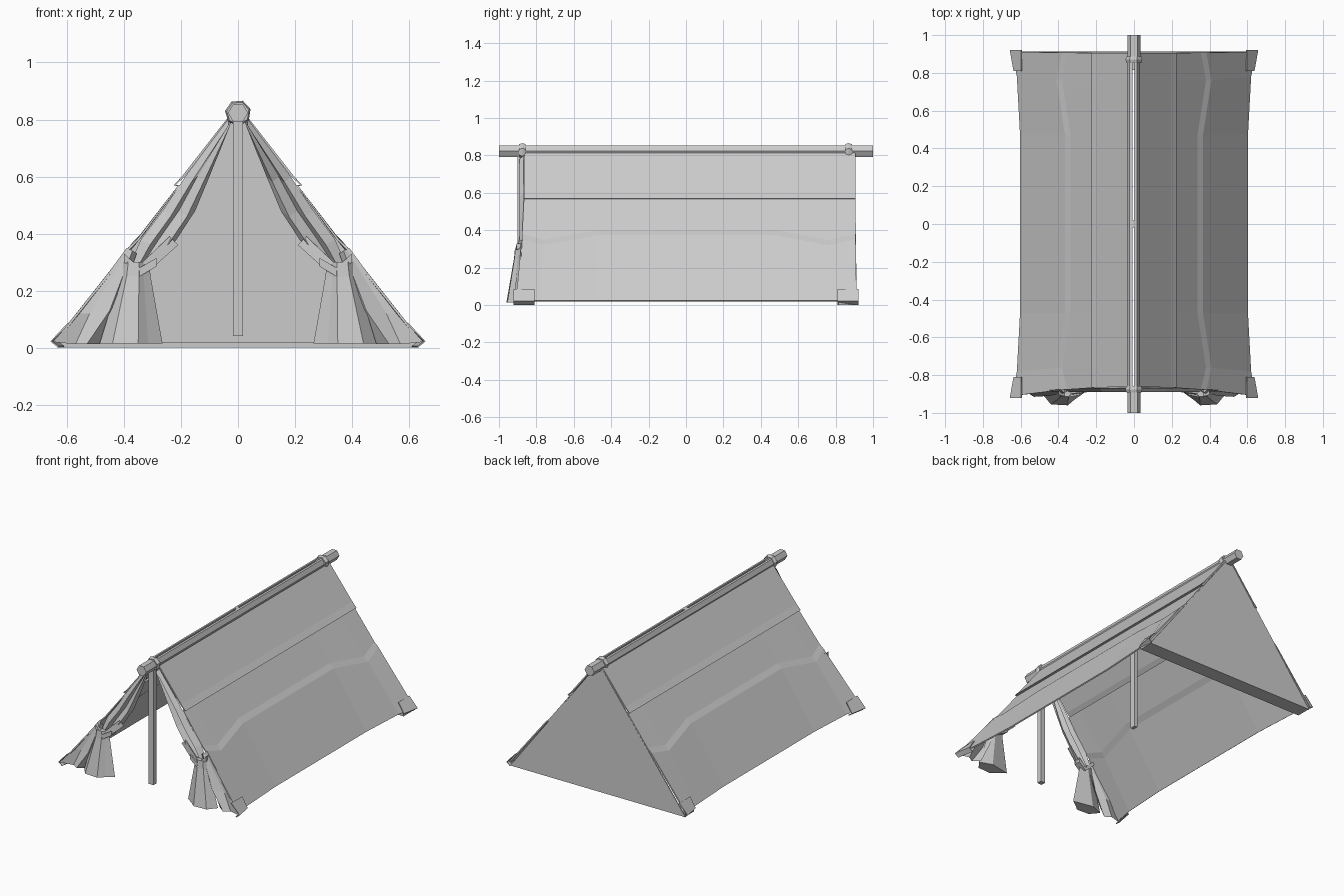
import bpy, bmesh, math
from mathutils import Vector

if "Cube" in bpy.data.objects:
    bpy.data.objects.remove(bpy.data.objects["Cube"])


def make(name, verts, faces, mirror=False, thick=0):
    me = bpy.data.meshes.new(name)
    me.from_pydata([Vector(v) for v in verts], [], faces)
    bm = bmesh.new()
    bm.from_mesh(me)
    bmesh.ops.recalc_face_normals(bm, faces=bm.faces)
    bm.to_mesh(me)
    bm.free()
    ob = bpy.data.objects.new(name, me)
    bpy.context.collection.objects.link(ob)
    if thick:
        s = ob.modifiers.new("Thickness", 'SOLIDIFY')
        s.thickness = thick
        s.offset = 0
    if mirror:
        m = ob.modifiers.new("Mirror", 'MIRROR')
        m.use_mirror_merge = False
    return ob


def loft(name, rows, closed=False, caps=False, **kw):
    n = len(rows[0])
    faces = []
    for r in range(len(rows) - 1):
        for c in range(n if closed else n - 1):
            d = (c + 1) % n
            faces.append((r * n + c, r * n + d, (r + 1) * n + d, (r + 1) * n + c))
    if caps:
        faces += [tuple(range(n)), tuple(range((len(rows) - 1) * n, len(rows) * n))]
    return make(name, [p for row in rows for p in row], faces, **kw)


def box(name, lo, hi):
    rows = [[(lo[0], lo[1], z), (hi[0], lo[1], z), (hi[0], hi[1], z), (lo[0], hi[1], z)]
            for z in (lo[2], hi[2])]
    return loft(name, rows, closed=True, caps=True)


def ring(y, r, n=6, z=0.823, turn=0.0):
    return [(r * math.cos(turn + math.tau * i / n), y, z + r * math.sin(turn + math.tau * i / n))
            for i in range(n)]


# Ridge pole: solid ends, and a middle split by a narrow slit along the top
for name, a, b in (("front_pole_end", -1, -0.86), ("back_pole_end", 0.86, 1)):
    loft(name, [ring(a, 0.035), ring(b, 0.035)], closed=True, caps=True)
for name, s in (("ridge_left", -1), ("ridge_right", 1)):
    prof = [(0.006, 0.853), (0.02, 0.852), (0.034, 0.823), (0.02, 0.795)]
    off = -0.003
    loft(name, [[(s * x + off, y, z) for x, z in prof] for y in (-0.86, 0.86)])

# Rope lashings round the ridge pole
for name, y in (("front_lashing", -0.875), ("back_lashing", 0.87)):
    loft(name, [ring(y - 0.018, 0.040, 7, turn=0.3), ring(y, 0.046, 7, turn=0.3),
                ring(y + 0.018, 0.040, 7, turn=0.3)], closed=True, caps=True)

# Upright poles
box("front_upright", (-0.017, -0.9, 0.04), (0.017, -0.868, 0.80))
box("middle_upright", (-0.012, -0.018, 0.04), (0.012, 0.018, 0.85))

# Roof cloth, with an overlapping seam and a sagging fold
stations = [  # y at the ridge, y at the hem, fold sag, hem x
    (-0.862, -0.91, 0.4, 0.64), (-0.75, -0.78, 1, 0.617), (-0.47, -0.47, 0, 0.60),
    (0.47, 0.47, 0, 0.60), (0.75, 0.78, 1, 0.617), (0.905, 0.912, 0.4, 0.64)]
rows = []
for y0, y1, sag, hem in stations:
    prof = [(0.028, 0.81), (0.192, 0.60), (0.222, 0.57), (0.208, 0.568),
            (0.333 + 0.045 * sag, 0.40 - 0.055 * sag),
            (0.362 + 0.045 * sag, 0.372 - 0.055 * sag), (hem, 0.022)]
    rows.append([(x, y0 + (y1 - y0) * ((0.81 - z) / 0.79) ** 2, z) for x, z in prof])
loft("roof_cloth", rows, mirror=True, thick=0.008)

# Reinforced corner hems
for name, s in (("front_corner_hem", -1), ("back_corner_hem", 1)):
    loft(name, [[(x, s * y, z) for x, z in ((0.595, 0.085), (0.655 - d, 0.022), (0.63 - d, 0.003))]
                for y, d in ((0.81, 0.02), (0.922, 0))], mirror=True, thick=0.006)

# Back wall with a hem turned in along the ground
make("back_wall", [(-0.635, 0.91, 0), (0.635, 0.91, 0), (0.02, 0.9, 0.81), (-0.02, 0.9, 0.81)],
     [(0, 1, 2, 3)], thick=0.006)
box("back_ground_hem", (-0.63, 0.815, 0.0), (0.63, 0.91, 0.018))

# Pleated door curtain gathered towards the tie
levels = [  # z, outer x, inner x
    (0.80, 0.035, 0.025), (0.60, 0.185, 0.10), (0.48, 0.265, 0.15),
    (0.38, 0.34, 0.215), (0.28, 0.385, 0.30)]
pleat = (0.0, -0.022, 0.006, -0.022, 0.004)
loft("door_curtain", [[(xo + (xi - xo) * i / 4, -0.868 + pleat[i], z - 0.02 * (i % 2))
                       for i in range(5)] for z, xo, xi in levels], mirror=True)

# Gathered lower end of the curtain, flaring to the ground
base = [(0.265, -0.895), (0.315, -0.93), (0.35, -0.96), (0.44, -0.955), (0.485, -0.90), (0.40, -0.868)]
cx, cy = 0.345, -0.882
flare = [[(cx + (x - cx) * k, cy + (y - cy) * k, z) for x, y in base]
         for k, z in ((0.42, 0.30), (0.48, 0.25), (1, 0.015))]
loft("curtain_flare", flare, closed=True, caps=True, mirror=True)

# Outer cloth between the flare and the roof corner
loft("corner_cloth", [
    [(0.355, -0.885, 0.33), (0.37, -0.895, 0.34), (0.38, -0.885, 0.345), (0.39, -0.875, 0.35)],
    [(0.42, -0.875, 0.15), (0.45, -0.91, 0.13), (0.52, -0.885, 0.12), (0.56, -0.89, 0.12)],
    [(0.485, -0.88, 0.012), (0.53, -0.915, 0.012), (0.57, -0.89, 0.012), (0.65, -0.92, 0.02)]],
    mirror=True)

# Tie strap with a loose end
loft("curtain_tie", [[(0.285, y, 0.285), (0.345, y - 0.012, 0.25), (0.40, y, 0.30)] +
                     [(0.40, y, 0.33), (0.345, y - 0.012, 0.28), (0.285, y, 0.315)]
                     for y in (-0.905, -0.86)], closed=True, caps=True, mirror=True)
make("tie_end", [(0.31, -0.9, 0.27), (0.335, -0.9, 0.30), (0.24, -0.885, 0.39), (0.21, -0.88, 0.36)],
     [(0, 1, 2, 3)], mirror=True, thick=0.005)
